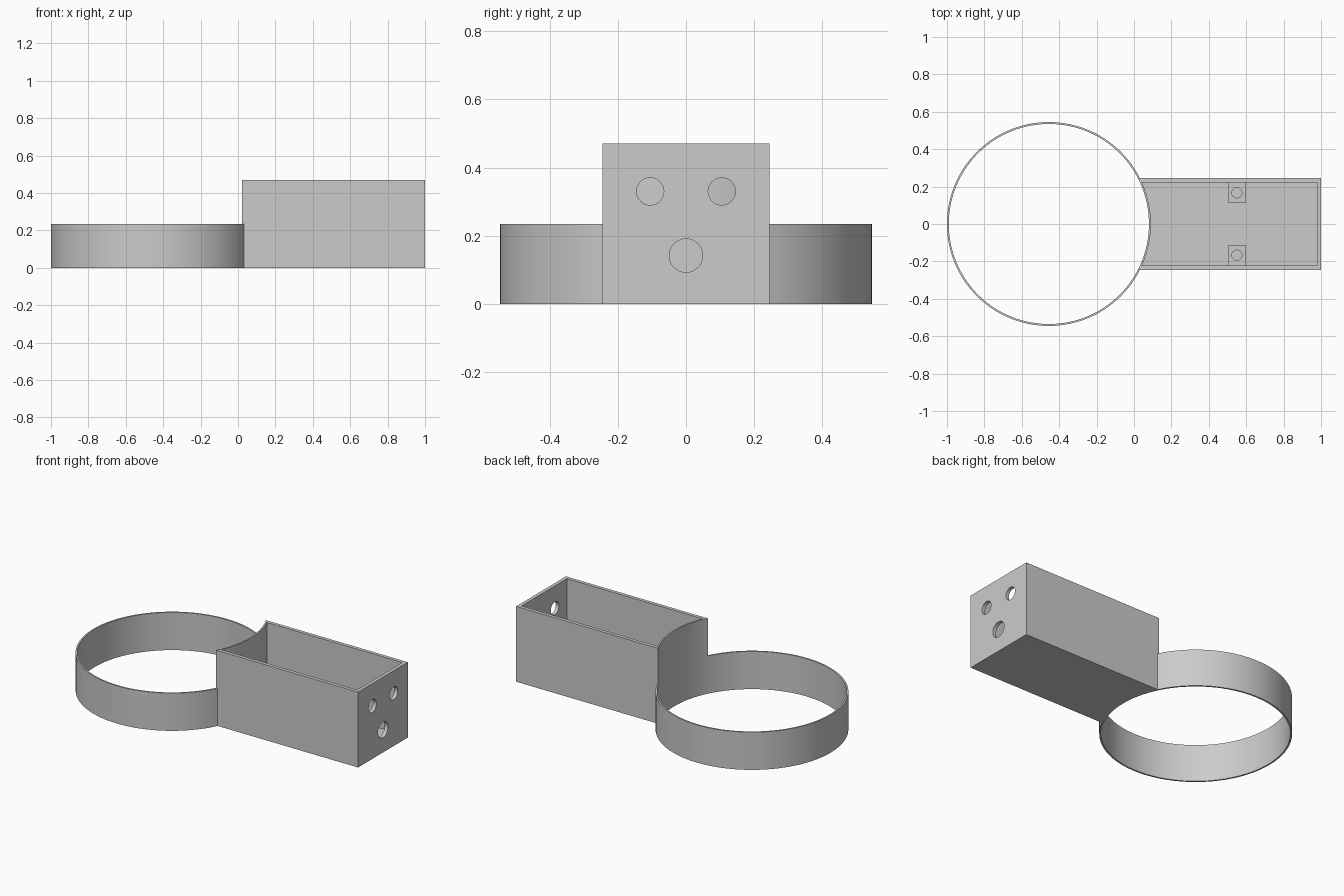
import bpy, bmesh
from math import asin, cos, sin, pi
from mathutils import Matrix

cube = bpy.data.objects.get("Cube")
if cube:
    bpy.data.objects.remove(cube)

RING_X, R_OUT, R_IN = -0.455, 0.545, 0.535   # clamp ring
HALF_W, END_X, BOX_H = 0.245, 1.0, 0.47      # housing
WALL, FLOOR, RING_H = 0.022, 0.02, 0.235
BOSS_X, BOSS_H = 0.55, 0.12

grey = bpy.data.materials.new("plain grey")
grey.use_nodes = True
colour = (0.6, 0.6, 0.6, 1)
grey.diffuse_color = colour
grey.node_tree.nodes["Principled BSDF"].inputs["Base Color"].default_value = colour


def arc(radius, start, end, steps):
    """Points on a circle about the ring centre."""
    angles = [start + (end - start) * i / steps for i in range(steps + 1)]
    return [(RING_X + radius * cos(a), radius * sin(a)) for a in angles]


def finish(name, bm):
    bmesh.ops.recalc_face_normals(bm, faces=bm.faces)
    mesh = bpy.data.meshes.new(name)
    bm.to_mesh(mesh)
    bm.free()
    mesh.materials.append(grey)
    obj = bpy.data.objects.new(name, mesh)
    bpy.context.collection.objects.link(obj)
    return obj


def prism(name, outline, bottom, top):
    """Extrude a plan outline upward."""
    bm = bmesh.new()
    face = bm.faces.new([bm.verts.new((x, y, bottom)) for x, y in outline])
    new = bmesh.ops.extrude_face_region(bm, geom=[face])["geom"]
    verts = [v for v in new if isinstance(v, bmesh.types.BMVert)]
    bmesh.ops.translate(bm, verts=verts, vec=(0, 0, top - bottom))
    return finish(name, bm)


def cylinder(name, centre, radius, length, axis):
    bm = bmesh.new()
    turn = Matrix.Rotation(pi / 2, 4, "Y") if axis == "X" else Matrix()
    bmesh.ops.create_cone(bm, cap_ends=True, segments=40, radius1=radius, radius2=radius,
                          depth=length, matrix=Matrix.Translation(centre) @ turn)
    return finish(name, bm)


def cut(target, cutter):
    cutter.hide_render = True
    mod = target.modifiers.new("cut", "BOOLEAN")
    mod.operation, mod.solver, mod.object = "DIFFERENCE", "EXACT", cutter
    bpy.context.view_layer.objects.active = target
    bpy.ops.object.modifier_apply(modifier=mod.name)
    bpy.data.objects.remove(cutter)


def tray_outline(radius, half, end):
    """Rectangle whose inner end follows the ring."""
    a = asin(half / radius)
    return arc(radius, -a, a, 24) + [(end, half), (end, -half)]


# Housing: open-topped box with a concave end
housing = prism("housing", tray_outline(R_IN, HALF_W, END_X), 0, BOX_H)
inner = HALF_W - WALL
cut(housing, prism("cavity", tray_outline(R_OUT, inner, END_X - WALL), FLOOR, BOX_H + 0.1))

# Three cable holes through the end wall
for y, z, r in ((-0.105, 0.33, 0.04), (0.105, 0.33, 0.04), (0, 0.142, 0.049)):
    cut(housing, cylinder("hole", (END_X, y, z), r, 0.2, "X"))

# Ring: stops flush with the housing sides
a_out, a_in = asin(HALF_W / R_OUT), asin(HALF_W / R_IN)
ring = prism("clamp_ring", arc(R_OUT, a_out, 2 * pi - a_out, 120)
             + arc(R_IN, 2 * pi - a_in, a_in, 120), 0, RING_H)

# Screw bosses on the floor against the side walls
parts = [housing, ring]
for side, label in ((1, "left"), (-1, "right")):
    y0, y1 = side * 0.113, side * inner
    boss = prism(label + "_screw_boss", [(BOSS_X - 0.046, y0), (BOSS_X + 0.046, y0),
                 (BOSS_X + 0.046, y1), (BOSS_X - 0.046, y1)], FLOOR, BOSS_H)
    cut(boss, cylinder("screw_hole", (BOSS_X, side * 0.167, BOSS_H), 0.027, 0.16, "Z"))
    parts.append(boss)

# Smooth curved walls, sharp corners
for obj in parts:
    bpy.ops.object.select_all(action="DESELECT")
    obj.select_set(True)
    bpy.context.view_layer.objects.active = obj
    bpy.ops.object.shade_smooth_by_angle(angle=pi / 6)
